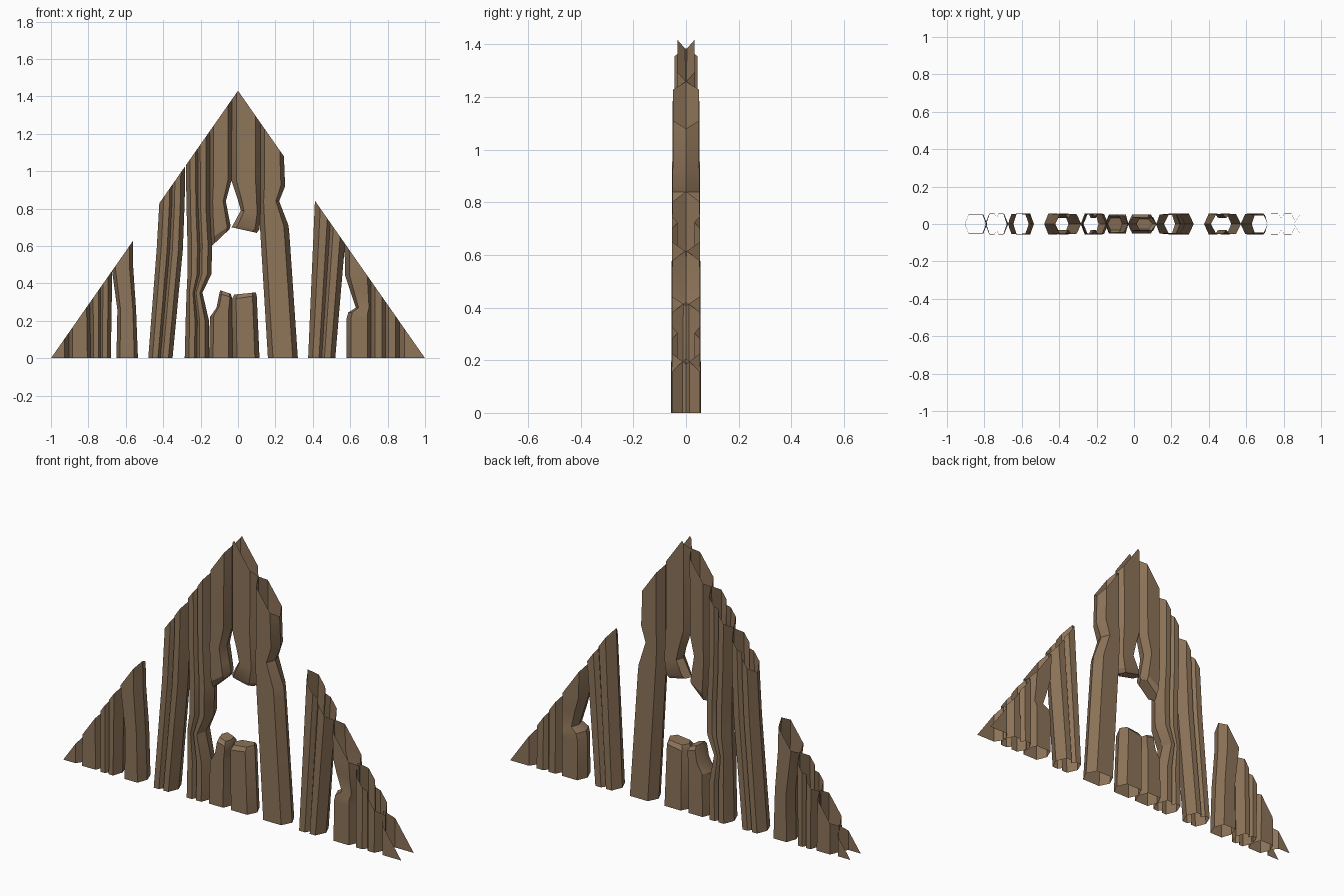
import bpy, bmesh, math
from mathutils import Vector

PEAK = 1.43
wood = bpy.data.materials.new("weathered brown wood")
wood.diffuse_color = (0.27, 0.175, 0.10, 1)


def plank(name, rows, d=0.055, groove=0.0, cap_top=False, cap_bottom=False):
    """Open six-sided tube; each row is (left x, left z, right x, right z[, depth factor])."""
    bm = bmesh.new()
    rings = []
    for r in rows:
        xl, zl, xr, zr = r[:4]
        f = r[4] if len(r) > 4 else 1
        zm = (zl + zr) / 2
        dd = (d - 0.005 * zm) * f
        # section: pointed sides, flat front and back, optional split in the middle
        prof = [(0, 0), (0.17, -1)]
        if groove:
            prof += [(0.40, -1), (0.5, -1 + groove), (0.6, -1)]
        prof += [(0.83, -1), (1, 0), (0.83, 1)]
        if groove:
            prof += [(0.6, 1), (0.5, 1 - groove), (0.40, 1)]
        prof += [(0.17, 1)]
        rings.append([bm.verts.new((xl + (xr - xl) * t, dd * y, zl + (zr - zl) * t))
                      for t, y in prof])
    n = len(rings[0])
    for a, b in zip(rings, rings[1:]):
        for i in range(n):
            j = (i + 1) % n
            bm.faces.new((a[i], a[j], b[j], b[i]))
    if cap_top:
        bm.faces.new(rings[-1])
    if cap_bottom:
        bm.faces.new(rings[0][::-1])
    # trim to the gable slopes
    for s in (-1, 1):
        bmesh.ops.bisect_plane(bm, geom=bm.verts[:] + bm.edges[:] + bm.faces[:],
                               plane_co=Vector((s, 0, 0)),
                               plane_no=Vector((s * PEAK, 0, 1)).normalized(),
                               clear_outer=True)
    me = bpy.data.meshes.new(name)
    bm.to_mesh(me)
    bm.free()
    me.materials.append(wood)
    ob = bpy.data.objects.new(name, me)
    bpy.context.collection.objects.link(ob)
    bpy.ops.object.select_all(action='DESELECT')
    ob.select_set(True)
    bpy.context.view_layer.objects.active = ob
    bpy.ops.object.shade_smooth_by_angle(angle=math.radians(30))


def straight(xl, xr, top, xl2=None, xr2=None):
    return [(xl, 0, xr, 0), (xl if xl2 is None else xl2, top, xr if xr2 is None else xr2, top)]


# low planks at the left corner
plank("left_corner_plank", straight(-1.06, -0.90, 0.3), 0.044)
plank("left_low_plank", straight(-0.905, -0.785, 0.5, -0.90, -0.795), 0.05)
plank("left_split_plank", straight(-0.79, -0.68, 0.6, -0.80, -0.67), 0.055, 0.4)
plank("left_leaning_plank", [(-0.65, 0, -0.535, 0), (-0.645, 0.26, -0.545, 0.26),
                             (-0.675, 0.48, -0.56, 0.48), (-0.675, 0.8, -0.565, 0.8)])

# tall planks left of the opening
plank("tall_left_plank", [(-0.48, 0, -0.35, 0), (-0.435, 0.58, -0.295, 0.58),
                          (-0.42, 0.84, -0.285, 0.84), (-0.415, 1.2, -0.28, 1.2)], 0.056, 0.4)
plank("chipped_plank", [(-0.285, 0, -0.155, 0), (-0.28, 0.2, -0.155, 0.2),
                        (-0.275, 0.35, -0.19, 0.35), (-0.27, 0.45, -0.142, 0.45),
                        (-0.27, 0.6, -0.138, 0.61), (-0.275, 0.8, -0.15, 0.8),
                        (-0.285, 1.35, -0.15, 1.35)], 0.057, 0.4)

# broken stumps below the opening
plank("left_stump", [(-0.155, 0, -0.03, 0), (-0.15, 0.22, -0.03, 0.26),
                     (-0.115, 0.27, -0.03, 0.31), (-0.10, 0.345, -0.032, 0.325),
                     (-0.095, 0.363, -0.04, 0.345, 0.7)], 0.052, cap_top=True)
plank("right_stump", [(-0.03, 0, 0.115, 0), (-0.033, 0.315, 0.10, 0.335),
                      (-0.02, 0.34, 0.095, 0.352, 0.7)], 0.052, cap_top=True)

# broken planks hanging above the opening
plank("left_hanging_plank", [(-0.14, 0.60, -0.045, 0.69, 0.7), (-0.145, 0.64, -0.04, 0.71),
                             (-0.15, 0.76, -0.05, 0.76), (-0.15, 0.84, -0.065, 0.84),
                             (-0.15, 0.95, -0.035, 0.95), (-0.155, 1.5, -0.03, 1.5)],
      0.05, cap_bottom=True)
plank("peak_plank", [(-0.035, 0.70, 0.10, 0.67, 0.7), (-0.025, 0.715, 0.115, 0.69),
                     (0.015, 0.79, 0.12, 0.77), (-0.005, 0.86, 0.12, 0.86),
                     (-0.035, 0.95, 0.12, 0.95), (-0.035, 1.5, 0.12, 1.5)],
      0.04, cap_bottom=True)

# tall planks right of the opening
plank("tall_right_plank", [(0.16, 0, 0.32, 0), (0.12, 0.66, 0.275, 0.66),
                           (0.117, 0.71, 0.27, 0.71), (0.12, 0.84, 0.22, 0.84),
                           (0.12, 0.94, 0.252, 0.92), (0.12, 1.09, 0.245, 1.09),
                           (0.12, 1.4, 0.245, 1.4)], 0.055)
plank("right_leaning_plank", straight(0.375, 0.52, 1.0, 0.418, 0.605), 0.056, 0.4)

# low planks at the right corner
plank("notched_plank", [(0.58, 0, 0.715, 0), (0.58, 0.21, 0.715, 0.21),
                        (0.59, 0.245, 0.715, 0.245), (0.63, 0.27, 0.715, 0.27, 0.85),
                        (0.60, 0.36, 0.715, 0.36), (0.573, 0.44, 0.715, 0.44),
                        (0.565, 0.8, 0.715, 0.8)], 0.055)
plank("right_split_plank", straight(0.705, 0.87, 0.6), 0.055, 0.4)
plank("right_corner_plank", straight(0.855, 1.06, 0.4), 0.053)
